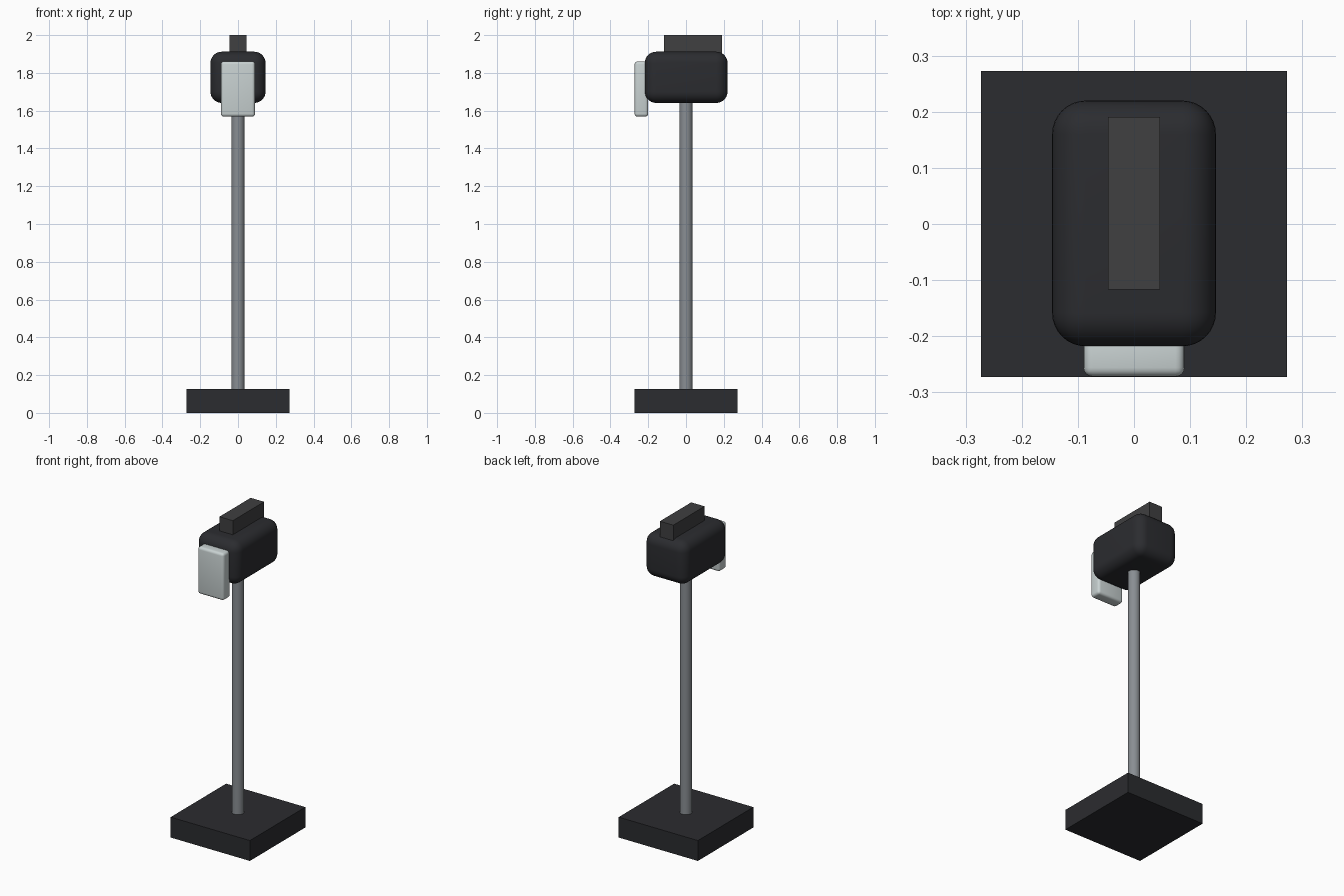
import bpy, math

if "Cube" in bpy.data.objects:
    bpy.data.objects.remove(bpy.data.objects["Cube"])


def paint(obj, name, rgb):
    mat = bpy.data.materials.get(name) or bpy.data.materials.new(name)
    mat.diffuse_color = (*rgb, 1)
    mat.use_nodes = True
    mat.node_tree.nodes["Principled BSDF"].inputs["Base Color"].default_value = mat.diffuse_color
    obj.data.materials.append(mat)


def box(name, lo, hi, mat, rgb, bevel=0, segments=6):
    """Box between two corners, with optional rounded edges."""
    bpy.ops.mesh.primitive_cube_add(
        size=1, location=[(a + b) / 2 for a, b in zip(lo, hi)])
    obj = bpy.context.object
    obj.name = name
    obj.scale = [b - a for a, b in zip(lo, hi)]
    bpy.ops.object.transform_apply(location=False, rotation=False, scale=True)
    paint(obj, mat, rgb)
    if bevel:
        mod = obj.modifiers.new("rounded_edges", "BEVEL")
        mod.width = bevel
        mod.segments = segments
        bpy.ops.object.modifier_apply(modifier=mod.name)
        bpy.ops.object.shade_smooth_by_angle(angle=math.radians(40))
    return obj


DARK = (0.024, 0.025, 0.029)

# Square foot
box("base", (-0.273, -0.273, 0), (0.273, 0.273, 0.127), "dark_plastic", DARK)

# Round post from the foot up into the head
bottom, top = 0.12, 1.7
bpy.ops.mesh.primitive_cylinder_add(
    vertices=32, radius=0.035, depth=top - bottom,
    location=(0, 0, (bottom + top) / 2))
post = bpy.context.object
post.name = "post"
paint(post, "grey_metal", (0.25, 0.27, 0.29))
bpy.ops.object.shade_smooth_by_angle(angle=math.radians(40))

# Rounded head
box("head", (-0.146, -0.218, 1.641), (0.146, 0.22, 1.912),
    "dark_plastic", DARK, 0.06, 8)

# Pale plate on the front of the head
box("front_plate", (-0.09, -0.272, 1.568), (0.09, -0.2, 1.861),
    "pale_plastic", (0.58, 0.64, 0.64), 0.016, 4)

# Bar on top of the head
box("top_bar", (-0.046, -0.117, 1.895), (0.046, 0.191, 2.0),
    "dark_grey", (0.05, 0.05, 0.052))
